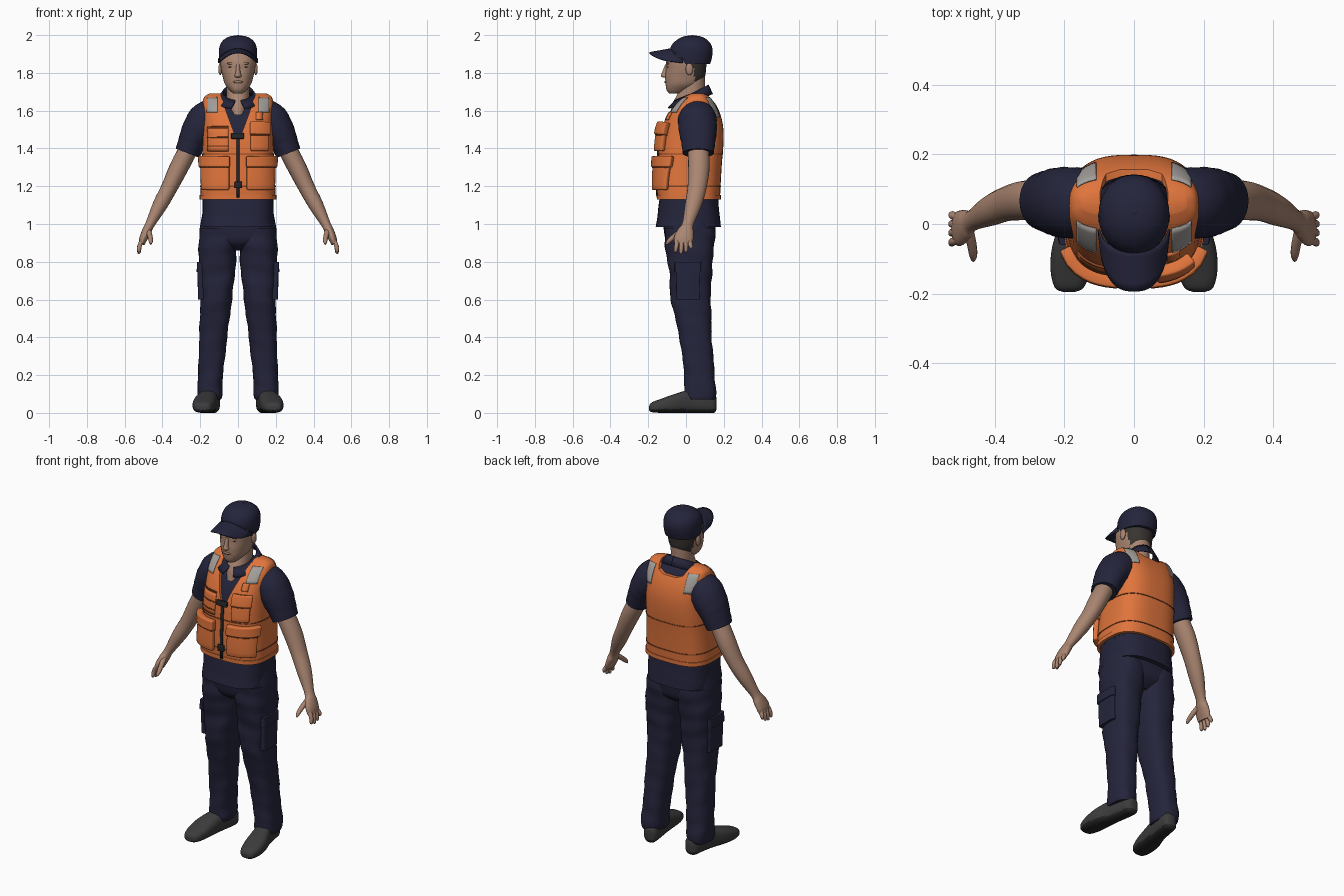
import bpy, bmesh, math
from mathutils import Vector, Matrix
from mathutils.bvhtree import BVHTree

cube = bpy.data.objects.get("Cube")
if cube:
    bpy.data.objects.remove(cube, do_unlink=True)


def material(name, rgb):
    m = bpy.data.materials.new(name)
    m.use_nodes = True
    m.diffuse_color = (*rgb, 1)
    m.node_tree.nodes["Principled BSDF"].inputs["Base Color"].default_value = (*rgb, 1)
    return m


navy = material("navy cloth", (.018, .018, .045))
orange = material("orange vest", (.74, .175, .045))
seam = material("dark orange seam", (.25, .06, .018))
skin = material("skin", (.40, .235, .165))
hair = material("dark hair", (.04, .034, .03))
grey = material("shoe grey", (.045, .045, .047))
black = material("black trim", (.018, .018, .02))
silver = material("reflective grey", (.36, .34, .32))


def finish(name, verts, faces, mat, angle=45):
    me = bpy.data.meshes.new(name)
    me.from_pydata([tuple(v) for v in verts], [], faces)
    ob = bpy.data.objects.new(name, me)
    bpy.context.collection.objects.link(ob)
    me.materials.append(mat)
    return smooth(ob, angle)


def smooth(ob, angle=45):
    bpy.ops.object.select_all(action='DESELECT')
    ob.select_set(True)
    bpy.context.view_layer.objects.active = ob
    bpy.ops.object.shade_smooth_by_angle(angle=math.radians(angle))
    return ob


def fix_normals(ob):
    bm = bmesh.new()
    bm.from_mesh(ob.data)
    bmesh.ops.recalc_face_normals(bm, faces=bm.faces)
    bm.to_mesh(ob.data)
    bm.free()
    return ob


def spline(rows, steps):
    """Smoothly fill in rows of numbers."""
    out = []
    for i in range(len(rows) - 1):
        a, b, c, d = (rows[max(0, min(len(rows) - 1, i + k))] for k in (-1, 0, 1, 2))
        for s in range(steps):
            t = s / steps
            out.append([q + t / 2 * (r - p + t * (2*p - 5*q + 4*r - w + t * (3*q - p - 3*r + w)))
                        for p, q, r, w in zip(a, b, c, d)])
    return out + [list(rows[-1])]


def skin_rings(name, rings, mat):
    n = len(rings[0])
    faces = [(i*n + j, i*n + (j+1) % n, (i+1)*n + (j+1) % n, (i+1)*n + j)
             for i in range(len(rings) - 1) for j in range(n)]
    faces += [tuple(range(n)), tuple(range((len(rings) - 1)*n, len(rings)*n))]
    return smooth(fix_normals(finish(name, [v for r in rings for v in r], faces, mat)))


def power(v, p):
    return math.copysign(abs(v) ** (2 / p), v)


def loft(name, rows, mat, p=2.4, axis='z', side=1, steps=4, n=36, fold=0):
    """Rows: position on axis, centre x, half width, low and high depth."""
    rings = []
    for t, cx, h, b0, b1 in spline(rows, steps):
        ring = []
        for j in range(n):
            a = math.tau * j / n
            k = 1 + fold * math.sin(45*t + 2*a) * math.sin(17*t - a)
            x = (cx + h * k * power(math.cos(a), p)) * side
            b = (b0 + b1) / 2 + (b1 - b0) / 2 * k * power(math.sin(a), p)
            ring.append((x, b, t) if axis == 'z' else (x, t, b))
        rings.append(ring)
    return skin_rings(name, rings, mat)


def tube(name, rows, mat, side=1, n=20, steps=4, fold=0):
    """Rows: centre x, y, z, depth radius, width radius."""
    pts = spline(rows, steps)
    rings = []
    for i, (x, y, z, ru, rv) in enumerate(pts):
        t = (Vector(pts[min(i+1, len(pts)-1)][:3]) - Vector(pts[max(i-1, 0)][:3])).normalized()
        u = Vector((0, 1, 0))
        u = (u - t * u.dot(t)).normalized()
        v = t.cross(u)
        ring = []
        for j in range(n):
            a = math.tau * j / n
            k = 1 + fold * math.sin(2*i + 2*a)
            q = Vector((x, y, z)) + k * (u * ru * math.cos(a) + v * rv * math.sin(a))
            ring.append((q.x * side, q.y, q.z))
        rings.append(ring)
    return skin_rings(name, rings, mat)


def ellipsoid(name, centre, radii, mat):
    bm = bmesh.new()
    bmesh.ops.create_uvsphere(bm, u_segments=16, v_segments=10, radius=1,
                              matrix=Matrix.Translation(centre) @ Matrix.Diagonal((*radii, 1)))
    ob = finish(name, [], [], mat)
    bm.to_mesh(ob.data)
    bm.free()
    return smooth(ob, 60)


def paint(ob, mat, rule):
    ob.data.materials.append(mat)
    for f in ob.data.polygons:
        if rule(f.center):
            f.material_index = 1


def solidify(ob, thick, bevel=0):
    m = ob.modifiers.new("Thickness", 'SOLIDIFY')
    m.thickness, m.offset = thick, 1
    if bevel:
        b = ob.modifiers.new("Soft edges", 'BEVEL')
        b.width, b.segments = bevel, 2
    return ob


# Trousers, cargo pockets and shoes
loft("trouser_hips", [(.86, 0, .09, -.05, .09), (.9, 0, .17, -.1, .14), (.95, 0, .203, -.115, .153),
                      (1.02, 0, .195, -.12, .158), (1.1, 0, .18, -.11, .15)], navy, 2.6)
for s, w in ((1, "left_"), (-1, "right_")):
    loft(w + "trouser_leg", [(.07, .15, .06, 0, .153), (.1, .15, .066, -.01, .16), (.2, .145, .066, -.01, .152),
                             (.4, .131, .074, -.035, .137), (.6, .116, .084, -.08, .132),
                             (.75, .111, .096, -.09, .137), (.88, .108, .1, -.11, .15),
                             (.98, .1, .098, -.115, .153)], navy, 2.5, side=s, steps=7, fold=.035)
    loft(w + "cargo_pocket", [(.6, .194, .018, -.05, .075), (.78, .197, .018, -.055, .075)], navy, 6, side=s, steps=1)
    loft(w + "cargo_flap", [(.745, .198, .021, -.06, .08), (.8, .197, .02, -.06, .08)], navy, 6, side=s, steps=1)
    shoe = loft(w + "shoe", [(-.195, .187, .018, .014, .036), (-.182, .186, .042, .004, .055),
                             (-.13, .182, .058, 0, .075), (-.06, .174, .06, 0, .1), (.02, .156, .05, 0, .122),
                             (.1, .142, .047, 0, .122), (.148, .137, .038, 0, .1), (.162, .137, .016, .02, .08)],
                grey, 2.7, 'y', s)
    paint(shoe, black, lambda c: c.z < .02)

# Shirt body and vest share one torso profile
torso = [(1.13, 0, .2, -.15, .18), (1.22, 0, .196, -.155, .184), (1.32, 0, .191, -.15, .19),
         (1.42, 0, .188, -.145, .198), (1.5, 0, .186, -.132, .198), (1.56, 0, .187, -.108, .188),
         (1.61, 0, .189, -.077, .17), (1.65, 0, .186, -.04, .147), (1.675, 0, .176, -.008, .125),
         (1.692, 0, .15, .025, .095)]
loft("shirt_hem", [(.985, 0, .191, -.16, .185), (1.05, 0, .189, -.15, .178), (1.16, 0, .187, -.138, .168)],
     navy, 2.8, fold=.008)
loft("shirt_body", [(t - .012, c, h - .012, a + .013, b - .013) for t, c, h, a, b in torso], navy, 2.9)
vest = loft("vest", torso, orange, 2.9, n=56)
tree = BVHTree.FromPolygons([v.co.copy() for v in vest.data.vertices],
                            [tuple(f.vertices) for f in vest.data.polygons])


def neck_cut(half, y0, y1):
    outline = half + [(-x, z) for x, z in reversed(half)]
    cutter = skin_rings("neck_cutter", [[(x, y, z) for x, z in outline] for y in (y0, y1)], orange)
    cutter.hide_render = True
    m = vest.modifiers.new("Neck", 'BOOLEAN')
    m.operation, m.object, m.solver = 'DIFFERENCE', cutter, 'EXACT'
    bpy.context.view_layer.objects.active = vest
    bpy.ops.object.modifier_apply(modifier=m.name)
    bpy.data.objects.remove(cutter, do_unlink=True)


neck_cut([(.094, 1.8), (.09, 1.68), (.064, 1.6), (.016, 1.47)], -.5, .07)
neck_cut([(.098, 1.8), (.097, 1.69), (.08, 1.65), (.04, 1.635)], .06, .5)
smooth(vest, 35)


def plate(name, x0, x1, z0, z1, thick, mat, front=True, bevel=0, nx=8, nz=6):
    """A panel that follows the vest surface."""
    d = 1 if front else -1
    verts, faces = [], []
    for k in range(nz + 1):
        for i in range(nx + 1):
            x, z = x0 + (x1 - x0) * i / nx, z0 + (z1 - z0) * k / nz
            verts.append(tree.ray_cast(Vector((x, -d, z)), Vector((0, d, 0)))[0])
    for k in range(nz):
        for i in range(nx):
            a = k * (nx + 1) + i
            f = (a, a + 1, a + nx + 2, a + nx + 1)
            faces.append(f if front else f[::-1])
    return solidify(finish(name, verts, faces, mat), thick, bevel)


def band(name, z, tall, grow, mat):
    """A thin belt around the vest."""
    i = next(k for k in range(len(torso) - 1) if torso[k + 1][0] >= z)
    f = (z - torso[i][0]) / (torso[i + 1][0] - torso[i][0])
    _, c, h, a, b = (p + (q - p) * f for p, q in zip(torso[i], torso[i + 1]))
    loft(name, [(z - tall, c, h + grow, a - grow, b + grow), (z + tall, c, h + grow, a - grow, b + grow)],
         mat, 2.9, steps=1, n=56)


# Vest seams, zip, buckles, pockets and reflective patches
for name, z in (("lower_seam", 1.2), ("upper_seam", 1.37)):
    band(name, z, .003, .003, seam)
band("vest_hem", 1.142, .012, .004, orange)
plate("zip", -.008, .008, 1.14, 1.465, .006, black, nx=2)
plate("upper_buckle", -.036, .032, 1.45, 1.48, .018, black, bevel=.004, nx=2)
plate("lower_buckle", -.018, .022, 1.19, 1.225, .018, black, bevel=.004, nx=2)
for name, x0, x1, z0, z1, zf in (("right_lower", -.178, -.045, 1.18, 1.35, 1.3),
                                 ("left_lower", .045, .178, 1.18, 1.35, 1.3),
                                 ("left_upper", .065, .15, 1.385, 1.525, 1.47)):
    plate(name + "_pocket", x0, x1, z0, z1, .028, orange, bevel=.008)
    plate(name + "_flap", x0 - .003, x1 + .003, zf, z1 + .008, .036, orange, bevel=.006)
    plate(name + "_flap_edge", x0, x1, zf - .005, zf, .03, seam, nz=1)
for z in (1.41, 1.455, 1.51):
    plate("right_chest_slot", -.16, -.05, z, z + .006, .007, seam, nz=1)
plate("right_chest_panel", -.16, -.05, 1.385, 1.505, .005, orange)
plate("chest_tab", .095, .13, 1.55, 1.59, .008, orange, nx=2)
for s, w in ((1, "left_"), (-1, "right_")):
    xs = sorted((s * .108, s * .163))
    plate(w + "front_reflector", *xs, 1.59, 1.668, .004, silver)
    plate(w + "back_reflector", *xs, 1.565, 1.668, .004, silver, False)

# Sleeves, arms and hands
for s, w in ((1, "left_"), (-1, "right_")):
    tube(w + "sleeve", [(.1, .06, 1.575, .09, .088), (.165, .06, 1.55, .102, .1), (.215, .063, 1.49, .1, .086),
                        (.245, .065, 1.43, .09, .073), (.267, .065, 1.375, .082, .067)],
         navy, s, 28, fold=.012)
    tube(w + "arm", [(.25, .065, 1.42, .055, .05), (.312, .068, 1.3, .057, .05), (.365, .058, 1.19, .05, .043),
                     (.413, .038, 1.1, .044, .039), (.465, .01, 1, .03, .025), (.482, 0, .965, .042, .025),
                     (.5, -.012, .925, .051, .022), (.51, -.015, .895, .046, .016)], skin, s)
    for i, (y, tip) in enumerate(((.024, .868), (0, .85), (-.024, .842), (-.05, .85))):
        tube(w + "finger_%d" % (i + 1), [(.502, y * .85 - .004, .92, .012, .012), (.519, y, .89, .012, .012),
                                         (.524, y * 1.1, tip + .01, .01, .01),
                                         (.523, y * 1.1, tip, .004, .004)], skin, s, 10)
    tube(w + "thumb", [(.478, -.015, .97, .015, .017), (.467, -.055, .94, .014, .014),
                       (.462, -.088, .912, .012, .012), (.462, -.105, .893, .005, .005)], skin, s, 10)

# Neck, head and face
loft("neck", [(1.58, 0, .045, -.085, .08), (1.64, 0, .058, -.07, .1), (1.7, 0, .06, -.04, .1),
              (1.78, 0, .062, -.02, .1)], skin, 2)
head = loft("head", [(1.692, 0, .026, -.09, -.03), (1.71, 0, .046, -.103, .025), (1.74, 0, .069, -.108, .075),
                     (1.78, 0, .081, -.11, .1), (1.82, 0, .09, -.106, .106), (1.86, 0, .094, -.104, .11),
                     (1.91, 0, .09, -.085, .115)], skin, 2.2, steps=8, n=48)
paint(head, hair, lambda c: c.z > 1.755 and c.y > .045 or c.z > 1.825 and c.y > .005)
loft("nose", [(1.775, 0, .011, -.122, -.1), (1.784, 0, .018, -.133, -.09), (1.8, 0, .013, -.128, -.09),
              (1.845, 0, .009, -.11, -.09)], skin, 2, n=16)
ellipsoid("lips", (0, -.107, 1.752), (.026, .008, .007), skin)
ellipsoid("mouth_line", (0, -.111, 1.752), (.024, .005, .0015), hair)
for s, w in ((1, "left_"), (-1, "right_")):
    ellipsoid(w + "ear", (s * .094, .018, 1.82), (.01, .02, .032), skin)
    ellipsoid(w + "eye", (s * .037, -.096, 1.831), (.014, .004, .003), hair)
    ellipsoid(w + "brow", (s * .038, -.095, 1.85), (.022, .007, .006), skin)

# Cap with curved peak
loft("cap_crown", [(1.848, 0, .097, -.078, .128), (1.88, 0, .101, -.085, .137), (1.92, 0, .101, -.086, .141),
                   (1.955, 0, .092, -.07, .13), (1.98, 0, .07, -.04, .105), (1.994, 0, .04, -.008, .075),
                   (1.998, 0, .008, .025, .042)], navy, 2.1, n=40)
ellipsoid("cap_button", (0, .035, 1.996), (.01, .01, .004), navy)
verts, faces, nu, nv = [], [], 20, 5
for k in range(nv + 1):
    for i in range(nu + 1):
        u, v = 2 * i / nu - 1, k / nv
        reach = math.sqrt(max(0, 1 - abs(u) ** 2.6))
        x = .098 * u
        verts.append((x, -.015 - .055 * reach - .123 * v * reach, 1.925 - .022 * v - .052 * u * u))
for k in range(nv):
    for i in range(nu):
        a = k * (nu + 1) + i
        faces.append((a, a + nu + 1, a + nu + 2, a + 1))
solidify(finish("cap_peak", verts, faces, navy), .007)

# Shirt collar, one half for each side
for s, w in ((1, "left_"), (-1, "right_")):
    verts, faces, n = [], [], 16
    for i in range(n + 1):
        a = math.radians(90 - 172 * i / n)
        c, q = math.cos(a), math.sin(a)
        f = (1 - q) / 2
        verts.append((s * .076 * c, .045 + q * (.068 if q > 0 else .1), 1.735 - .085 * f))
        verts.append((s * (.104 * c + .02 * f), .05 + q * (.085 if q > 0 else .142), 1.685 - .075 * f))
    for i in range(n):
        f = (2*i, 2*i + 2, 2*i + 3, 2*i + 1)
        faces.append(f if s > 0 else f[::-1])
    solidify(finish(w + "collar", verts, faces, navy), .008)
